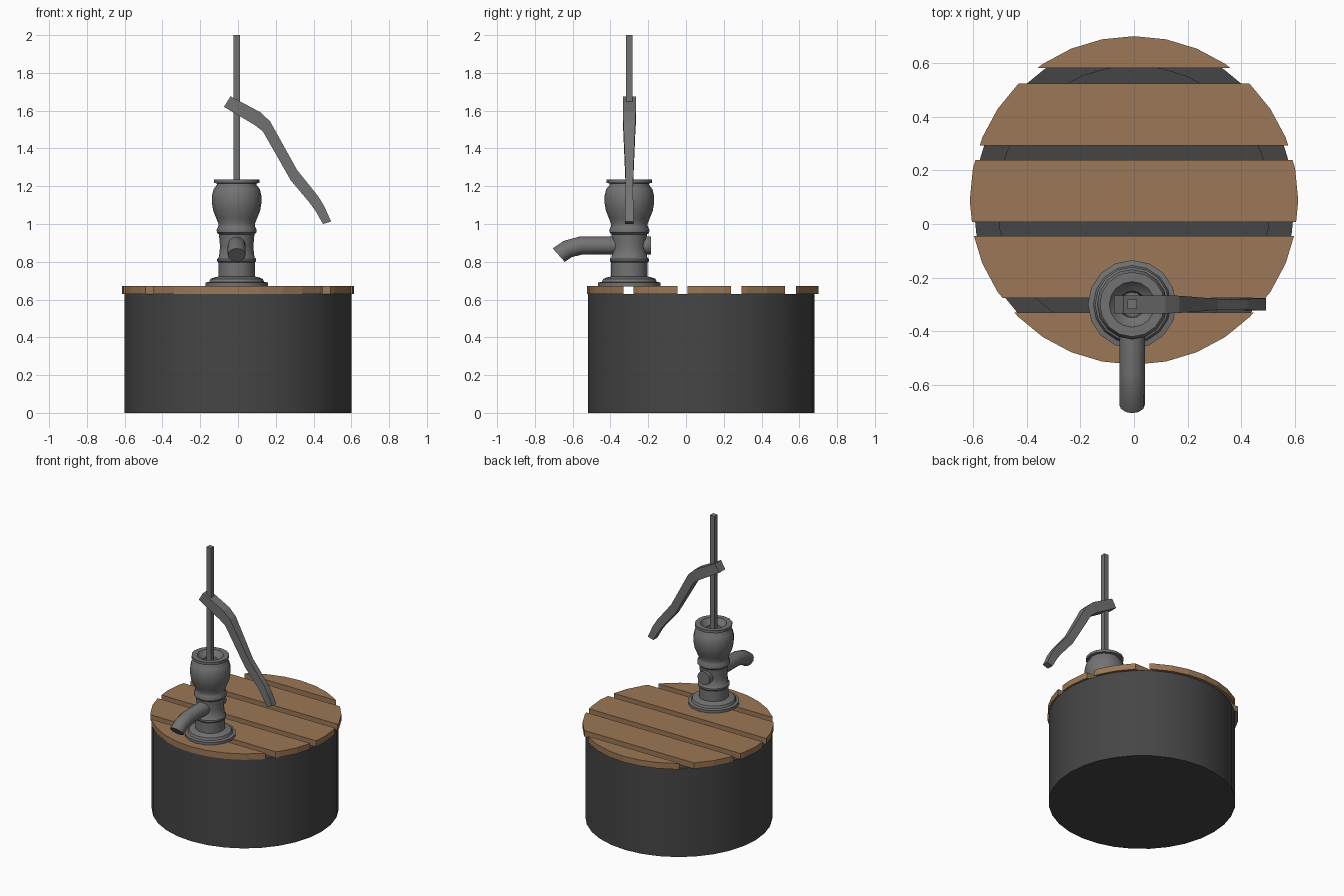
import bpy, bmesh, math
from mathutils import Vector

if "Cube" in bpy.data.objects:
    bpy.data.objects.remove(bpy.data.objects["Cube"])


def material(name, r, g, b):
    m = bpy.data.materials.new(name)
    m.diffuse_color = (r, g, b, 1)
    m.use_nodes = True
    m.node_tree.nodes["Principled BSDF"].inputs["Base Color"].default_value = m.diffuse_color
    return m


WOOD = material("brown wood", 0.33, 0.185, 0.093)
DARK = material("dark metal", 0.06, 0.06, 0.06)
GREY = material("grey iron", 0.17, 0.17, 0.17)


def finish(name, bm, mat, smooth=None):
    bmesh.ops.recalc_face_normals(bm, faces=bm.faces)
    me = bpy.data.meshes.new(name)
    bm.to_mesh(me)
    bm.free()
    ob = bpy.data.objects.new(name, me)
    bpy.context.collection.objects.link(ob)
    me.materials.append(mat)
    if smooth:
        bpy.ops.object.select_all(action='DESELECT')
        ob.select_set(True)
        bpy.context.view_layer.objects.active = ob
        bpy.ops.object.shade_smooth_by_angle(angle=math.radians(smooth))
    return ob


def loft(name, rings, mat, smooth=None):
    """Join equal-sized rings of points and cap both ends."""
    bm = bmesh.new()
    loops = [[bm.verts.new(p) for p in ring] for ring in rings]
    n = len(loops[0])
    for a, b in zip(loops, loops[1:]):
        for i in range(n):
            j = (i + 1) % n
            bm.faces.new((a[i], a[j], b[j], b[i]))
    bm.faces.new(loops[0])
    bm.faces.new(loops[-1])
    return finish(name, bm, mat, smooth)


def lathe(name, profile, cx, cy, n, mat, smooth=None):
    rings = [[(cx + r * math.sin(2 * math.pi * i / n),
               cy + r * math.cos(2 * math.pi * i / n), z) for i in range(n)]
             for r, z in profile]
    return loft(name, rings, mat, smooth)


# Hollow tub under the planks
CY = 0.08
lathe("tub", [(0.6, 0), (0.6, 0.63), (0.51, 0.63), (0.51, 0.1)], 0, CY, 32, DARK, 30)

# Lid planks: strips sliced from one disc
for k, (y0, y1) in enumerate([(-0.6, -0.33), (-0.277, -0.045), (0.008, 0.238),
                              (0.293, 0.525), (0.583, 0.8)]):
    bm = bmesh.new()
    vs = [bm.verts.new((0.613 * math.sin(a), CY + 0.008 + 0.613 * math.cos(a), 0.63))
          for a in (2 * math.pi * i / 32 for i in range(32))]
    bm.faces.new(vs)
    for y, d in ((y0, -1), (y1, 1)):
        bmesh.ops.bisect_plane(bm, geom=bm.verts[:] + bm.edges[:] + bm.faces[:],
                               plane_co=(0, y, 0), plane_no=(0, d, 0), clear_outer=True)
    ext = bmesh.ops.extrude_face_region(bm, geom=bm.faces[:])
    bmesh.ops.translate(bm, vec=(0, 0, 0.042),
                        verts=[g for g in ext["geom"] if isinstance(g, bmesh.types.BMVert)])
    finish(f"lid_plank_{k + 1}", bm, WOOD)

# Pump body, turned profile with an open mouth
PX, PY = -0.007, -0.3
lathe("pump_body", [
    (0.165, 0.67), (0.165, 0.69), (0.145, 0.694), (0.138, 0.71), (0.115, 0.718),
    (0.096, 0.722), (0.096, 0.795), (0.103, 0.803), (0.103, 0.815), (0.094, 0.825),
    (0.088, 0.88), (0.094, 0.945), (0.105, 0.955), (0.106, 0.97), (0.098, 0.985),
    (0.096, 1.0), (0.108, 1.03), (0.124, 1.07), (0.131, 1.11), (0.131, 1.15),
    (0.122, 1.185), (0.104, 1.208), (0.104, 1.215), (0.121, 1.217), (0.121, 1.235),
    (0.085, 1.235), (0.07, 1.215), (0.05, 1.2), (0.045, 1.1)], PX, PY, 16, GREY, 40)

# Spout: round tube bending down at the front, stub at the back
path = [(-0.186, 0.886, 0), (-0.555, 0.886, 10), (-0.625, 0.868, 28), (-0.674, 0.835, 42)]
rings = []
for y, z, tilt in path:
    t = math.radians(tilt)
    up = Vector((0, -math.sin(t), math.cos(t)))
    rings.append([Vector((PX, y, z)) + 0.048 * (math.sin(a) * Vector((1, 0, 0)) + math.cos(a) * up)
                  for a in (2 * math.pi * i / 12 for i in range(12))])
loft("spout", rings, GREY, 40)

# Square piston rod
w = 0.018
loft("piston_rod", [[(PX + sx * w, PY + sy * w, z) for sx, sy in ((-1, -1), (1, -1), (1, 1), (-1, 1))]
                    for z in (1.0, 2.0)], GREY)

# Bent handle: upper x,z / lower x,z / half width
stations = [
    (-0.04, 1.676, -0.074, 1.62, 0.034), (0.118, 1.592, 0.09, 1.523, 0.034),
    (0.17, 1.543, 0.132, 1.49, 0.032), (0.312, 1.287, 0.28, 1.23, 0.021),
    (0.424, 1.147, 0.375, 1.118, 0.02), (0.456, 1.095, 0.41, 1.07, 0.022),
    (0.493, 1.013, 0.45, 1.0, 0.023)]
loft("handle", [[(ux, PY + h, uz), (ux, PY - h, uz), (lx, PY - h, lz), (lx, PY + h, lz)]
                for ux, uz, lx, lz, h in stations], GREY)
